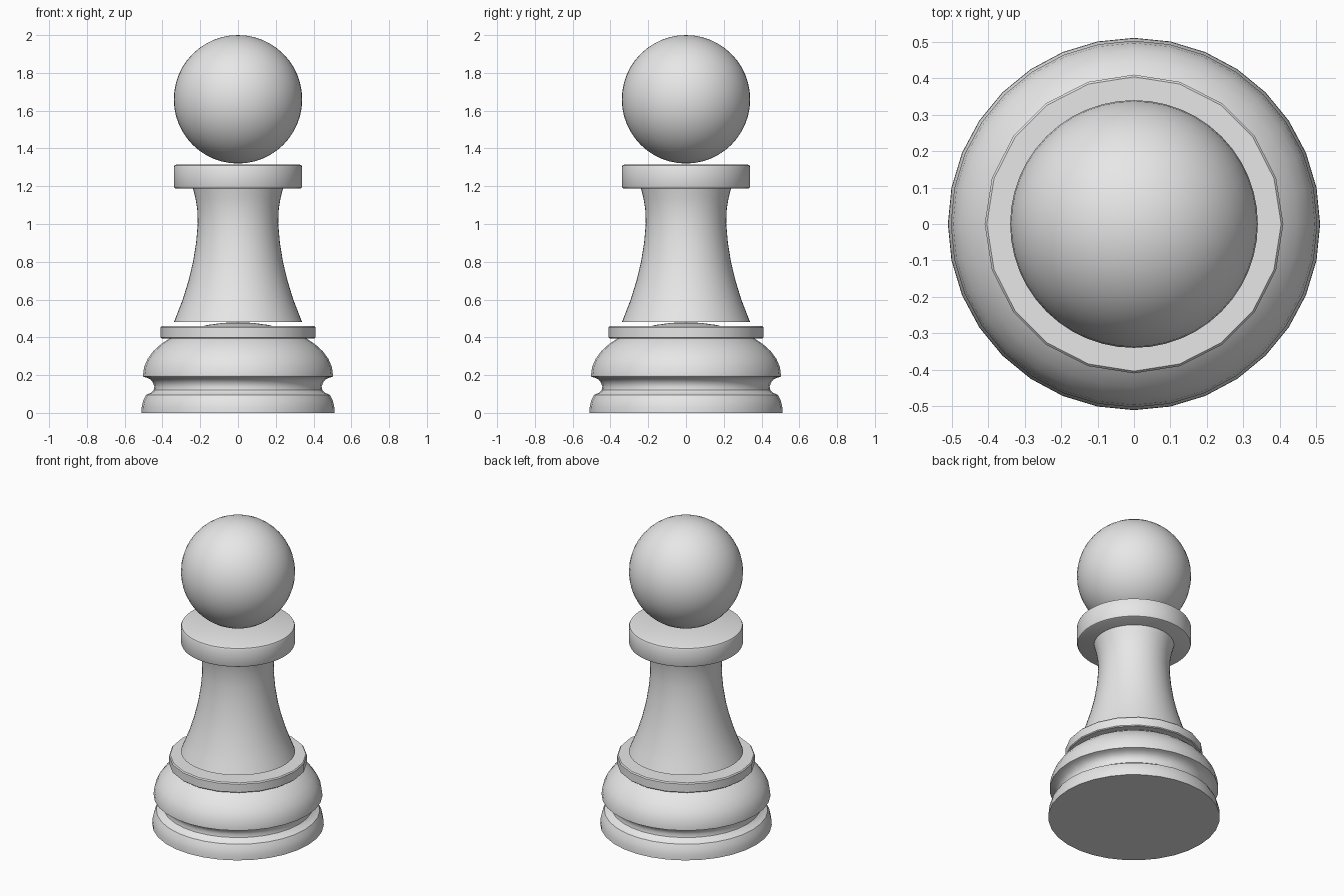
import bpy, bmesh, math

# Remove the default cube
cube = bpy.data.objects.get("Cube")
if cube:
    bpy.data.objects.remove(cube)

grey = bpy.data.materials.new("light grey")
grey.use_nodes = True
grey.diffuse_color = (0.8, 0.8, 0.8, 1)
grey.node_tree.nodes["Principled BSDF"].inputs["Base Color"].default_value = (0.8, 0.8, 0.8, 1)


def finish(obj, angle=35):
    obj.data.materials.append(grey)
    bpy.ops.object.select_all(action='DESELECT')
    obj.select_set(True)
    bpy.context.view_layer.objects.active = obj
    bpy.ops.object.shade_smooth_by_angle(angle=math.radians(angle))


def lathe(name, profile, sides):
    """Turn a bottom-to-top (radius, z) profile round the z axis and cap its ends."""
    bm = bmesh.new()
    rings = []
    for r, z in profile:
        if r < 1e-4:
            rings.append([bm.verts.new((0, 0, z))])
        else:
            rings.append([bm.verts.new((r * math.cos(2 * math.pi * i / sides),
                                        r * math.sin(2 * math.pi * i / sides), z))
                          for i in range(sides)])
    for low, high in zip(rings, rings[1:]):
        for i in range(sides):
            j = (i + 1) % sides
            if len(high) == 1:
                bm.faces.new((low[i], low[j], high[0]))
            else:
                bm.faces.new((low[i], low[j], high[j], high[i]))
    for ring in (rings[0], rings[-1]):
        if len(ring) > 1:
            bm.faces.new(ring)
    bmesh.ops.recalc_face_normals(bm, faces=bm.faces)
    mesh = bpy.data.meshes.new(name)
    bm.to_mesh(mesh)
    bm.free()
    obj = bpy.data.objects.new(name, mesh)
    bpy.context.collection.objects.link(obj)
    finish(obj)
    return obj


# Foot with a waisted groove, rising into a shallow dome
foot = [(0.511, 0), (0.51, 0.03), (0.502, 0.065), (0.487, 0.095), (0.462, 0.106),
        (0.447, 0.12), (0.443, 0.14), (0.45, 0.16), (0.463, 0.177), (0.485, 0.187), (0.503, 0.192)]
dome = [(0.503 * math.cos(math.radians(a)), 0.2 + 0.28 * math.sin(math.radians(a)))
        for a in range(0, 90, 9)]
lathe("base", foot + dome + [(0, 0.48)], 32)

# Coarser flat ring resting on the dome
lathe("base_ring", [(0.405, 0.395), (0.41, 0.4), (0.41, 0.453), (0.404, 0.46)], 20)

# Flared stem, standing just clear of the ring
lathe("stem", [(0.34, 0.48), (0.316, 0.54), (0.293, 0.6), (0.262, 0.7), (0.238, 0.8),
               (0.222, 0.9), (0.213, 1.0), (0.216, 1.08), (0.226, 1.14), (0.24, 1.195)], 48)

# Collar with softened rims
lathe("collar", [(0.328, 1.187), (0.336, 1.191), (0.34, 1.2), (0.34, 1.302),
                 (0.336, 1.311), (0.326, 1.315)], 48)

# Round head
bpy.ops.mesh.primitive_uv_sphere_add(segments=48, ring_count=24, radius=0.34, location=(0, 0, 1.66))
head = bpy.context.object
head.name = "head"
finish(head)
